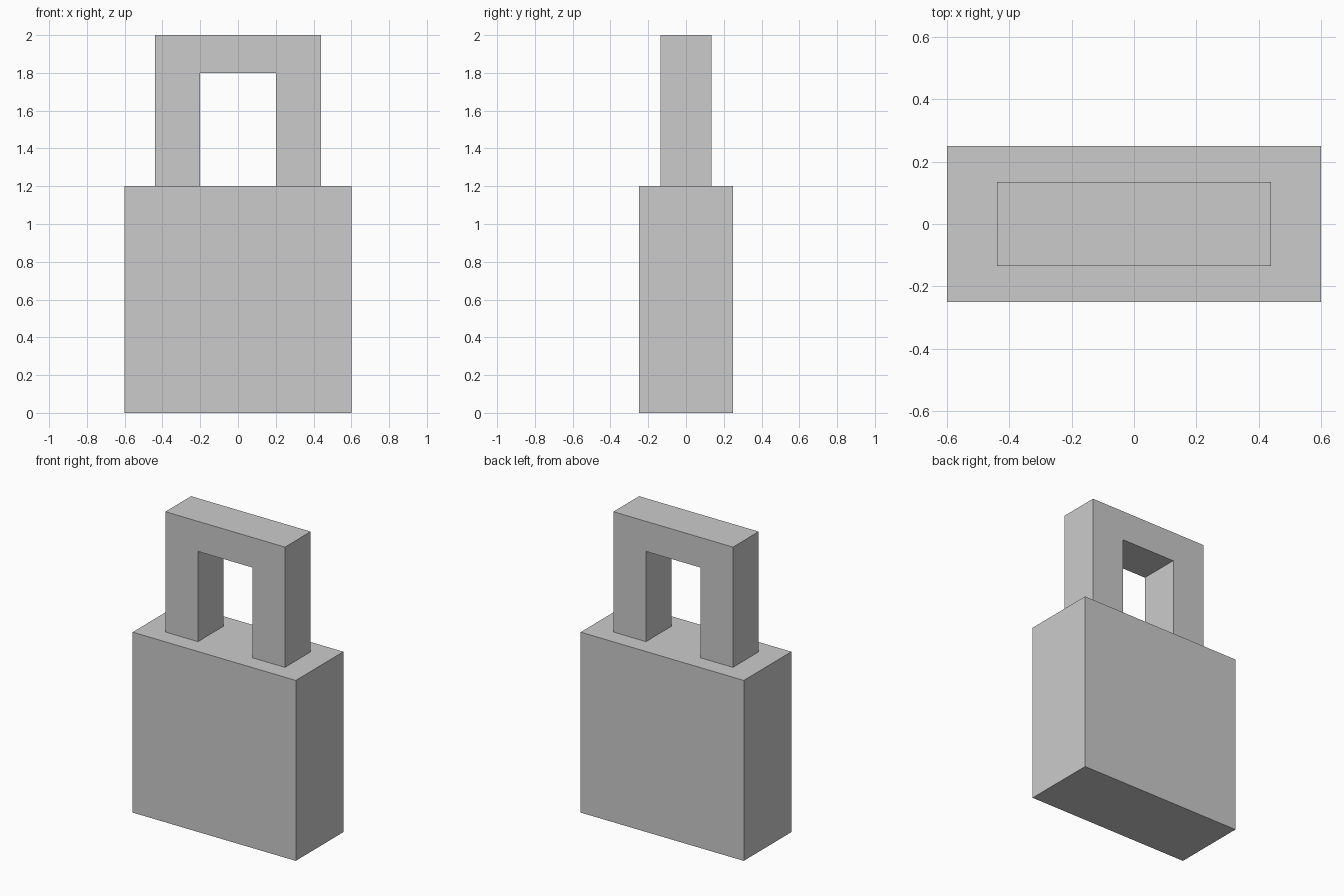
import bpy
import bmesh

if "Cube" in bpy.data.objects:
    bpy.data.objects.remove(bpy.data.objects["Cube"])


def extruded_profile(name, points, depth):
    """Extrude a closed XZ outline along y, centred on y = 0."""
    bm = bmesh.new()
    face = bm.faces.new([bm.verts.new((x, -depth / 2, z)) for x, z in points])
    extruded = bmesh.ops.extrude_face_region(bm, geom=[face], use_keep_orig=True)
    moved = [v for v in extruded["geom"] if isinstance(v, bmesh.types.BMVert)]
    bmesh.ops.translate(bm, verts=moved, vec=(0, depth, 0))
    bmesh.ops.recalc_face_normals(bm, faces=bm.faces)
    mesh = bpy.data.meshes.new(name)
    bm.to_mesh(mesh)
    bm.free()
    obj = bpy.data.objects.new(name, mesh)
    bpy.context.collection.objects.link(obj)
    return obj


def mirrored(half):
    """Complete a right-hand outline with its left-hand mirror image."""
    return half + [(-x, z) for x, z in reversed(half)]


# Lock body: plain block
extruded_profile("lock_body", mirrored([(0.6, 0.0), (0.6, 1.2)]), 0.5)

# Shackle: square-cornered arch standing on the body
extruded_profile(
    "shackle",
    mirrored([(0.2, 1.8), (0.2, 1.2), (0.44, 1.2), (0.44, 2.0)]),
    0.27,
)
